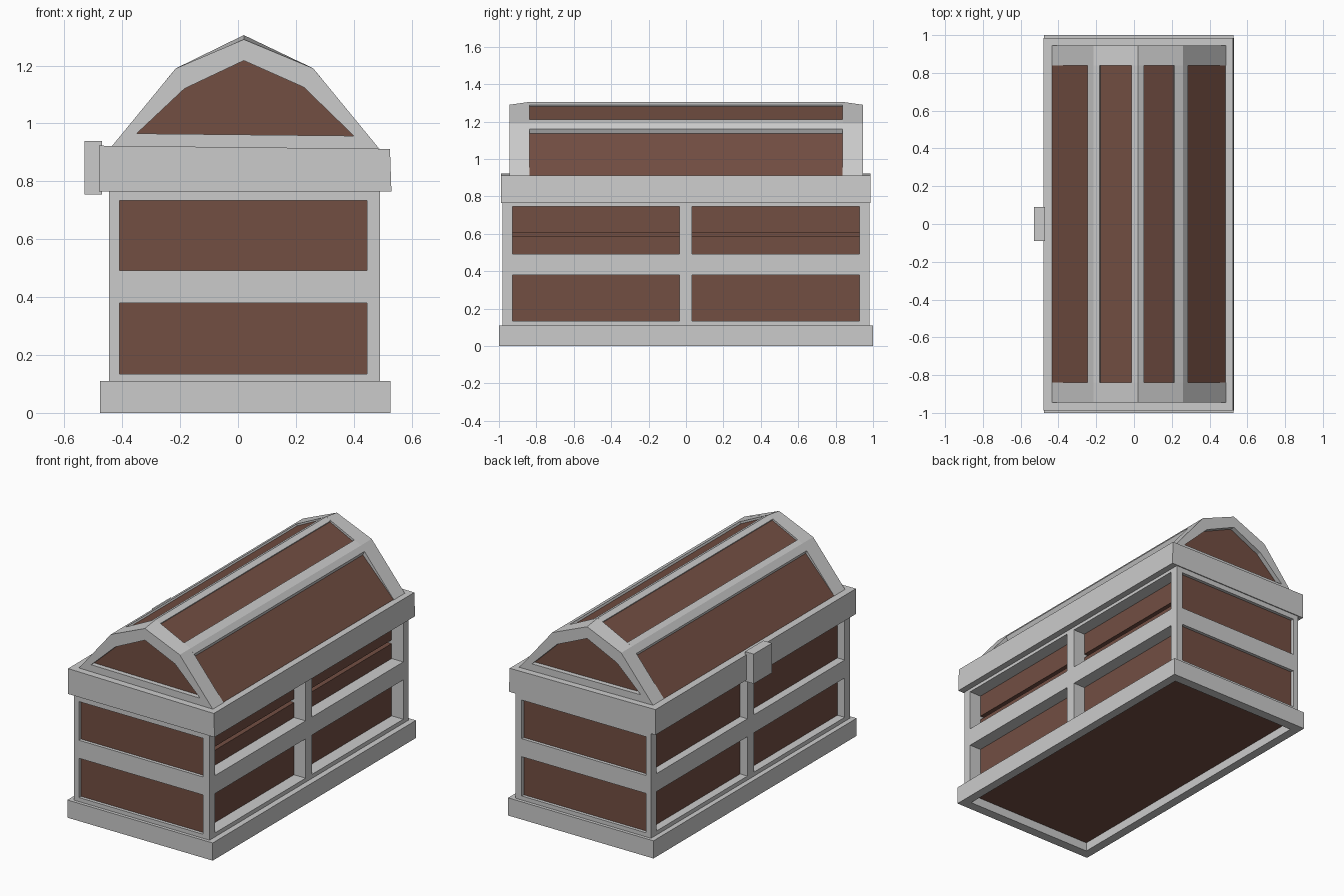
import bpy, bmesh

if "Cube" in bpy.data.objects:
    bpy.data.objects.remove(bpy.data.objects["Cube"])


def material(name, color):
    m = bpy.data.materials.new(name)
    m.diffuse_color = (*color, 1)
    m.use_nodes = True
    m.node_tree.nodes["Principled BSDF"].inputs["Base Color"].default_value = m.diffuse_color
    return m


brown = material("wood_brown", (0.17, 0.077, 0.055))
grey = material("dark_grey", (0.55, 0.55, 0.55))


def finish(name, bm, mat):
    bmesh.ops.recalc_face_normals(bm, faces=bm.faces)
    me = bpy.data.meshes.new(name)
    bm.to_mesh(me)
    bm.free()
    ob = bpy.data.objects.new(name, me)
    bpy.context.collection.objects.link(ob)
    if mat:
        me.materials.append(mat)
    return ob


def boxes(name, specs, mat=grey):
    """One mesh out of boxes given as x0, x1, y0, y1, z0, z1."""
    bm = bmesh.new()
    for x0, x1, y0, y1, z0, z1 in specs:
        vs = bmesh.ops.create_cube(bm, size=1)["verts"]
        for v in vs:
            v.co = (x1 if v.co.x > 0 else x0, y1 if v.co.y > 0 else y0, z1 if v.co.z > 0 else z0)
    return finish(name, bm, mat)


def prism(name, profile, y0, y1, mat=grey):
    """Extrude an x-z profile along y."""
    bm = bmesh.new()
    a = [bm.verts.new((x, y0, z)) for x, z in profile]
    b = [bm.verts.new((x, y1, z)) for x, z in profile]
    bm.faces.new(a)
    bm.faces.new(b)
    n = len(a)
    for i in range(n):
        j = (i + 1) % n
        bm.faces.new((a[i], a[j], b[j], b[i]))
    return finish(name, bm, mat)


# Base skirt, open underneath
boxes("base_skirt", [
    (-0.476, -0.42, -1, 1, 0, 0.11), (0.47, 0.526, -1, 1, 0, 0.11),
    (-0.42, 0.47, -1, -0.94, 0, 0.11), (-0.42, 0.47, 0.94, 1, 0, 0.11)])
boxes("bottom_board", [(-0.43, 0.48, -0.95, 0.95, 0.055, 0.1)], brown)

# Body frame: rails around, posts on the corners and middle of the long sides
XL, XR, YE = -0.445, 0.49, 0.98
rails = [(0.09, 0.135), (0.38, 0.492), (0.745, 0.79)]
frame = [(XL, XR, -YE, YE, z0, z1) for z0, z1 in rails]
for s in (-1, 1):
    ya, yb = sorted((s * 0.927, s * YE))
    frame += [(XL, -0.41, ya, yb, 0.1, 0.78), (0.446, XR, ya, yb, 0.1, 0.78),
              (XL, XR, ya, yb, 0.733, 0.78)]
    ya, yb = sorted((s * 0.927, s * 0.95))
    frame.append((XL, XR, ya, yb, 0.1, 0.78))
frame += [(XL, -0.38, -0.034, 0.031, 0.1, 0.78), (0.39, XR, -0.034, 0.031, 0.1, 0.78)]
boxes("body_frame", frame)

# Recessed wooden panels; the right side has a thin groove in the upper row
boxes("side_panels", [
    (-0.395, 0.38, -0.935, 0.935, 0.1, 0.77),
    (0.37, 0.41, -0.935, 0.935, 0.1, 0.585),
    (0.37, 0.41, -0.935, 0.935, 0.608, 0.77)], brown)
boxes("end_panels", [
    (-0.42, 0.46, -0.96, -0.94, 0.11, 0.76),
    (-0.42, 0.46, 0.94, 0.96, 0.11, 0.76)], brown)

# Lid band, slightly lower on the right
prism("lid_band", [(-0.48, 0.765), (0.53, 0.765), (0.525, 0.912), (-0.48, 0.923)], -0.988, 0.986)

# Lid wood core, meeting the outer shell at the band
prism("lid_panels", [(-0.44, 0.9), (-0.434, 0.923), (-0.188, 1.191), (0.02, 1.293),
                     (0.215, 1.197), (0.483, 0.915), (0.49, 0.9)], -0.915, 0.915, brown)

# Lid end arches, apex dropping a little towards the outside
outer = [(-0.445, 0.91), (-0.215, 1.19), (0.02, 1.305), (0.26, 1.19), (0.49, 0.91)]
inner = [(-0.35, 0.965), (-0.185, 1.12), (0.02, 1.217), (0.227, 1.125), (0.4, 0.957)]
low = outer[:2] + [(0.02, 1.29)] + outer[3:]
for name, s in (("front_lid_arch", -1), ("back_lid_arch", 1)):
    bm = bmesh.new()
    loops = [[bm.verts.new((x, s * y, z)) for x, z in prof] for prof, y in
             ((outer, 0.838), (low, 0.945), (inner, 0.945), (inner, 0.838))]
    for k in range(4):
        a, b = loops[k], loops[(k + 1) % 4]
        for i in range(5):
            j = (i + 1) % 5
            bm.faces.new((a[i], a[j], b[j], b[i]))
    finish(name, bm, grey)

# Long lid ribs along the fold lines
for name, prof in (
        ("left_lid_rib", [(-0.245, 1.154), (-0.215, 1.19), (-0.183, 1.206), (-0.168, 1.18), (-0.23, 1.11)]),
        ("ridge_rib", [(-0.012, 1.289), (0.02, 1.305), (0.052, 1.289), (0.02, 1.23)]),
        ("right_lid_rib", [(0.215, 1.212), (0.26, 1.19), (0.285, 1.16), (0.262, 1.11), (0.2, 1.18)])):
    prism(name, prof, -0.84, 0.84)

# Lock plate
boxes("lock", [(-0.53, -0.47, -0.09, 0.09, 0.755, 0.94)], None)
